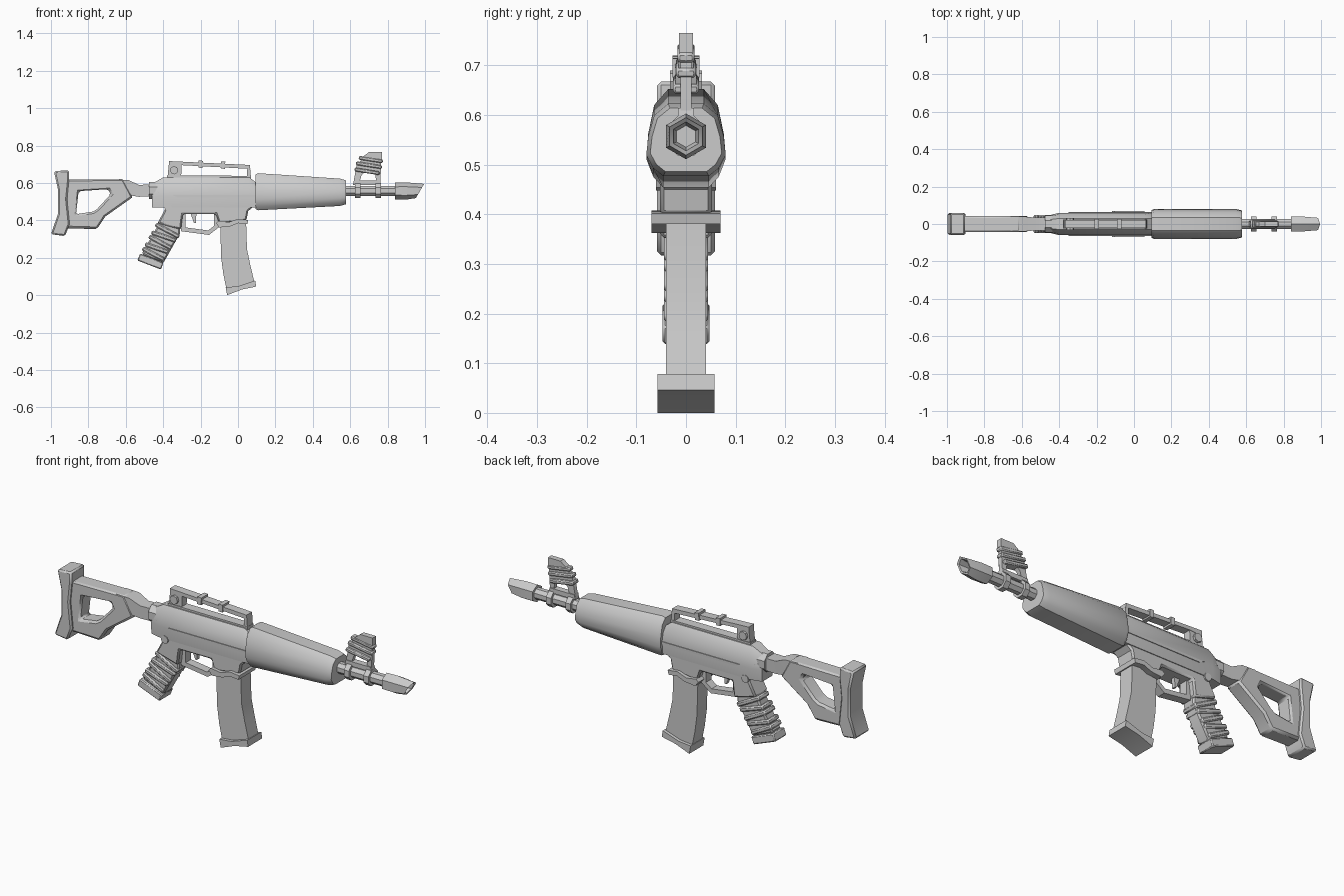
import bpy, bmesh
from math import sin, cos, pi, radians
from mathutils import Vector

if "Cube" in bpy.data.objects:
    bpy.data.objects.remove(bpy.data.objects["Cube"])


def loft(name, rings, cap=True, closed=False, bevel=0.0):
    """Skin rings of 3D points; optionally cap the ends or join last to first."""
    bm = bmesh.new()
    vs = [[bm.verts.new(p) for p in r] for r in rings]
    n = len(vs[0])
    pairs = list(zip(vs, vs[1:])) + ([(vs[-1], vs[0])] if closed else [])
    for a, b in pairs:
        for i in range(n):
            j = (i + 1) % n
            bm.faces.new((a[i], a[j], b[j], b[i]))
    if cap and not closed:
        bm.faces.new(vs[0])
        bm.faces.new(vs[-1])
    bmesh.ops.recalc_face_normals(bm, faces=bm.faces)
    me = bpy.data.meshes.new(name)
    bm.to_mesh(me)
    bm.free()
    ob = bpy.data.objects.new(name, me)
    bpy.context.collection.objects.link(ob)
    if bevel:
        m = ob.modifiers.new("bevel", "BEVEL")
        m.width, m.segments, m.limit_method = bevel, 1, "ANGLE"
        m.angle_limit = radians(50)
    return ob


def side(pts, y):
    return [(x, y, z) for x, z in pts]


def prism(name, pts, w, bevel=0.0):
    """Side profile (x, z) extruded to both sides."""
    return loft(name, [side(pts, -w), side(pts, w)], bevel=bevel)


def frame(name, outer, inner, w, bevel=0.0):
    """Side profile with a hole of the same point count."""
    return loft(name, [side(outer, -w), side(outer, w), side(inner, w), side(inner, -w)],
                closed=True, bevel=bevel)


def section(x, half):
    """Cross-section mirrored over y from half points (y, z)."""
    return [(x, y, z) for y, z in half] + [(x, -y, z) for y, z in reversed(half)]


def rod(name, x0, x1, z, r, n=8):
    ring = lambda x: [(x, r * cos(2*pi*(i+.5)/n), z + r * sin(2*pi*(i+.5)/n)) for i in range(n)]
    return loft(name, [ring(x0), ring(x1)])


def pin(name, x, z, r, w, n=8):
    return prism(name, [(x + r*cos(2*pi*i/n), z + r*sin(2*pi*i/n)) for i in range(n)], w)


def slab(name, x, z, length, thick, w, tilt=0.0, bevel=0.0):
    """Box centred at (x, z), tilted in the side plane."""
    c, s = cos(radians(tilt)), sin(radians(tilt))
    pts = [(x + a*c - b*s, z + a*s + b*c) for a, b in
           ((-length/2, -thick/2), (length/2, -thick/2), (length/2, thick/2), (-length/2, thick/2))]
    return prism(name, pts, w, bevel)


# Shoulder stock
prism("butt_pad", [(-.984, .663), (-.904, .668), (-.904, .61), (-.914, .513), (-.90, .38),
                   (-.925, .316), (-1.0, .326), (-.963, .433), (-.963, .567)], .058, .008)
frame("stock_frame",
      [(-.92, .617), (-.61, .62), (-.56, .526), (-.71, .42), (-.754, .353), (-.92, .358)],
      [(-.852, .556), (-.695, .567), (-.68, .54), (-.754, .46), (-.775, .447), (-.866, .433)],
      .043, .01)
loft("stock_arm", [[(x, y, z) for y, z in ((-w, a), (w, a), (w, b), (-w, b))]
                   for x, w, a, b in ((-.66, .04, .55, .618), (-.585, .04, .535, .615),
                                      (-.53, .034, .526, .59), (-.40, .034, .53, .592))])
rod("stock_collar", -.475, -.39, .56, .05)

# Receiver
up = lambda x, t, k=1: section(x, [(.03*k, t), (.052*k, t - .03), (.06*k, .53), (.056*k, .47)])
loft("upper_receiver", [up(-.46, .595, .75), up(-.40, .63), up(.06, .63), up(.10, .60)])
prism("lower_receiver", [(-.45, .56), (-.40, .52), (-.39, .46), (-.43, .385), (-.305, .35),
                         (-.295, .433), (-.118, .433), (-.10, .38), (.045, .40),
                         (.055, .45), (.10, .487), (.10, .56)], .052, .008)
prism("side_ridge", [(-.35, .535), (-.32, .522), (.095, .522), (.095, .535)], .063)
prism("magazine_well_rim", [(-.118, .385), (-.10, .362), (-.04, .368), (.0, .385), (.05, .38),
                            (.055, .402), (.0, .408), (-.05, .39), (-.105, .398)], .069)
pin("grip_pin", -.374, .468, .02, .06)

# Trigger and guard
frame("trigger_guard", [(-.31, .45), (-.305, .342), (-.155, .322), (-.10, .365), (-.10, .45)],
      [(-.282, .436), (-.28, .362), (-.16, .346), (-.128, .37), (-.128, .436)], .022)
prism("trigger", [(-.255, .44), (-.222, .44), (-.226, .385), (-.235, .385)], .01)

# Pistol grip with ribs
prism("grip_core", [(-.425, .40), (-.31, .40), (-.31, .33), (-.40, .17), (-.515, .22), (-.43, .37)],
      .036, .008)
for i in range(5):
    t = i / 4
    slab(f"grip_rib_{i+1}", -.378 - .075*t, .345 - .125*t, .142 - .012*t, .023,
         .044, -24 + (5 if i % 2 else -4), .006)
slab("grip_base", -.468, .18, .135, .04, .047, -21, .005)

# Curved magazine
prism("magazine", [(-.096, .40), (.043, .40), (.048, .246), (.066, .16), (.09, .06),
                   (-.06, .025), (-.078, .11), (-.09, .2)], .04)
prism("magazine_base", [(-.066, .042), (.0, .048), (.092, .078), (.097, .046), (.02, .03),
                        (-.058, 0)], .057)

# Handguard
hull = [(.036, 1), (.064, .68), (.076, .1), (.08, -.42), (.066, -.78), (.046, -1)]
loft("handguard", [section(x, [(y*k, c + h*z*k) for y, z in hull])
                   for x, c, h, k in ((.093, .553, .099, .93), (.108, .553, .099, 1),
                                      (.545, .55, .073, 1), (.577, .55, .071, .9))])

# Barrel, clamps and slanted muzzle
rod("barrel", .56, .86, .558, .029)
for n, x in (("rear", .64), ("front", .75)):
    rod(f"barrel_clamp_{n}", x - .014, x + .014, .558, .043)


def muzzle_ring(x, r, slant):
    pts = [(r*sin(2*pi*i/6), r*cos(2*pi*i/6)) for i in range(6)]
    return [(x + slant*z, y, .557 + z) for y, z in pts]


loft("muzzle", [muzzle_ring(.84, .045, 0), muzzle_ring(.90, .046, 0), muzzle_ring(.973, .038, .58),
                muzzle_ring(.970, .029, .58), muzzle_ring(.925, .022, 0)])

# Carry handle
prism("handle_rail", [(-.37, .717), (.063, .696), (.066, .675), (-.30, .695), (-.37, .69)], .022)
prism("handle_rear_post", [(-.378, .62), (-.368, .717), (-.30, .712), (-.305, .62)], .02)
prism("handle_front_post", [(.048, .62), (.05, .69), (.064, .69), (.07, .62)], .022)
prism("handle_base", [(-.38, .62), (-.38, .64), (.07, .638), (.07, .62)], .024)
pin("handle_knob", -.342, .668, .022, .032)
for i, (x, z) in enumerate(((-.20, .70), (-.08, .695))):
    slab(f"handle_band_{i+1}", x, z, .022, .038, .027, -3)

# Front sight tower
frame("sight_tower", [(.615, .59), (.635, .70), (.69, .755), (.765, .755), (.765, .68), (.76, .59)],
      [(.65, .605), (.66, .64), (.675, .655), (.715, .655), (.735, .65), (.738, .605)], .011)
for i, (x, z, l, w) in enumerate(((.69, .662, .135, .026), (.70, .695, .14, .02),
                                  (.71, .725, .13, .017))):
    slab(f"sight_band_{i+1}", x, z, l, .02, w, -9, .005)
prism("sight_top", [(.665, .738), (.70, .765), (.77, .765), (.77, .725)], .014)
prism("sight_foot", [(.615, .59), (.62, .614), (.76, .614), (.765, .59)], .016)

# Smooth shading with sharp edges kept
for ob in bpy.context.collection.objects:
    ob.select_set(True)
    bpy.context.view_layer.objects.active = ob
bpy.ops.object.shade_smooth_by_angle(angle=radians(35))
